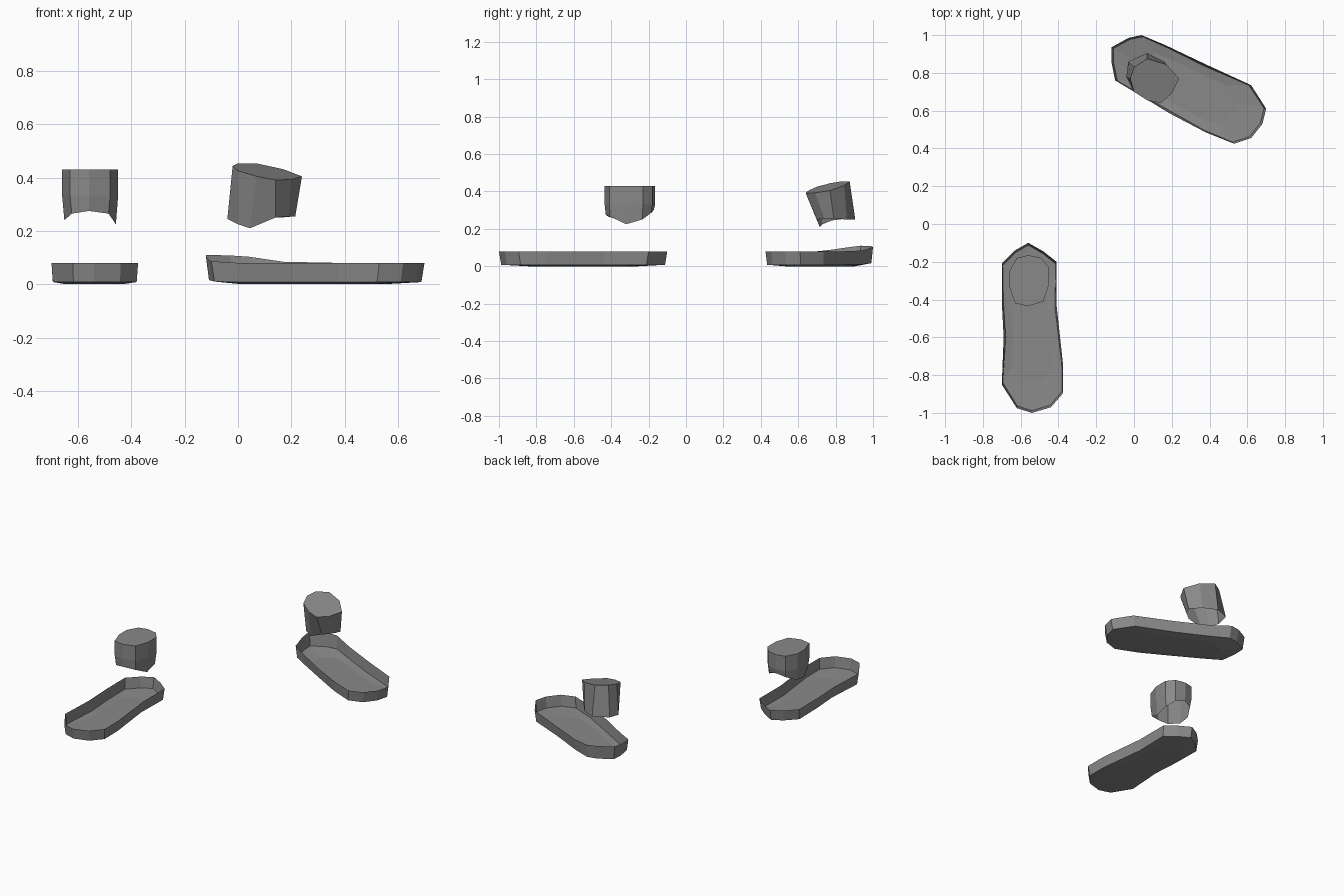
import bpy
import bmesh
from mathutils import Vector

# Dark grey for every part
grey = bpy.data.materials.new("dark_grey")
grey.diffuse_color = (0.25, 0.25, 0.25, 1)


def skin(name, rings, cap_first=False, cap_last=False):
    """Join matching rings of points with quads, optionally capping the ends."""
    bm = bmesh.new()
    loops = [[bm.verts.new(p) for p in ring] for ring in rings]
    n = len(loops[0])
    for a, b in zip(loops, loops[1:]):
        for i in range(n):
            j = (i + 1) % n
            bm.faces.new((a[i], a[j], b[j], b[i]))
    if cap_first:
        bm.faces.new(loops[0][::-1])
    if cap_last:
        bm.faces.new(loops[-1])
    mesh = bpy.data.meshes.new(name)
    bm.to_mesh(mesh)
    bm.free()
    mesh.materials.append(grey)
    obj = bpy.data.objects.new(name, mesh)
    bpy.context.collection.objects.link(obj)


def tray(name, outline, lift):
    """Open shoe sole: nearly flat floor and a thin upright wall."""
    pts = [Vector(p) for p in outline]
    c = sum(pts, Vector((0, 0))) / len(pts)
    low = [p + (c - p).normalized() * 0.012 for p in pts]
    mid = [c + (p - c) * 0.65 for p in pts]
    skin(name, [[(p.x, p.y, 0.0) for p in mid],
                [(p.x, p.y, 0.008 + 0.4 * lift(p)) for p in low],
                [(p.x, p.y, 0.08 + lift(p)) for p in pts]], cap_first=True)


# Straight sole, flat rim
tray("left_sole",
     [(-0.56, -0.10), (-0.63, -0.14), (-0.70, -0.21), (-0.70, -0.41),
      (-0.69, -0.60), (-0.70, -0.85), (-0.62, -0.975), (-0.54, -1.0),
      (-0.44, -0.97), (-0.375, -0.895), (-0.375, -0.75), (-0.41, -0.43),
      (-0.41, -0.20), (-0.48, -0.145)],
     lambda p: 0.0)

# Turned sole, outer heel corner lifted
tray("right_sole",
     [(0.04, 1.0), (-0.03, 0.985), (-0.12, 0.935), (-0.12, 0.86),
      (-0.10, 0.76), (0.0, 0.70), (0.19, 0.585), (0.38, 0.485), (0.53, 0.425),
      (0.62, 0.455), (0.68, 0.53), (0.70, 0.61), (0.62, 0.735),
      (0.38, 0.845), (0.17, 0.945)],
     lambda p: max(0.03 - 0.093 * (p.x + 0.12) + 0.126 * (p.y - 0.935), 0))

# Ankle stubs: closed top, open wavy hem
top = [(-0.56, -0.165), (-0.62, -0.18), (-0.66, -0.25), (-0.66, -0.33),
       (-0.63, -0.42), (-0.56, -0.435), (-0.48, -0.41), (-0.45, -0.32),
       (-0.45, -0.23), (-0.49, -0.18)]
hem_z = [0.30, 0.285, 0.25, 0.24, 0.265, 0.275, 0.265, 0.225, 0.25, 0.285]
skin("left_ankle",
     [[(x + (-0.555 - x) * 0.08, y + (-0.31 - y) * 0.05, z)
       for (x, y), z in zip(top, hem_z)],
      [(x, y, 0.33) for x, y in top],
      [(x, y, 0.43) for x, y in top]], cap_last=True)

top = [(0.24, 0.77), (0.17, 0.845), (0.07, 0.875), (0.0, 0.83), (-0.02, 0.77),
       (0.0, 0.70), (0.07, 0.655), (0.14, 0.64), (0.20, 0.69)]
hem = [(0.215, 0.79, 0.255), (0.16, 0.86, 0.25), (0.07, 0.905, 0.25),
       (-0.03, 0.86, 0.255), (-0.04, 0.78, 0.245), (0.0, 0.73, 0.225),
       (0.045, 0.715, 0.21), (0.14, 0.70, 0.25), (0.19, 0.74, 0.255)]
skin("right_ankle",
     [hem, [(x, y, 0.422 - 0.15 * (x - 0.11) + 0.22 * (y - 0.76))
            for x, y in top]], cap_last=True)
